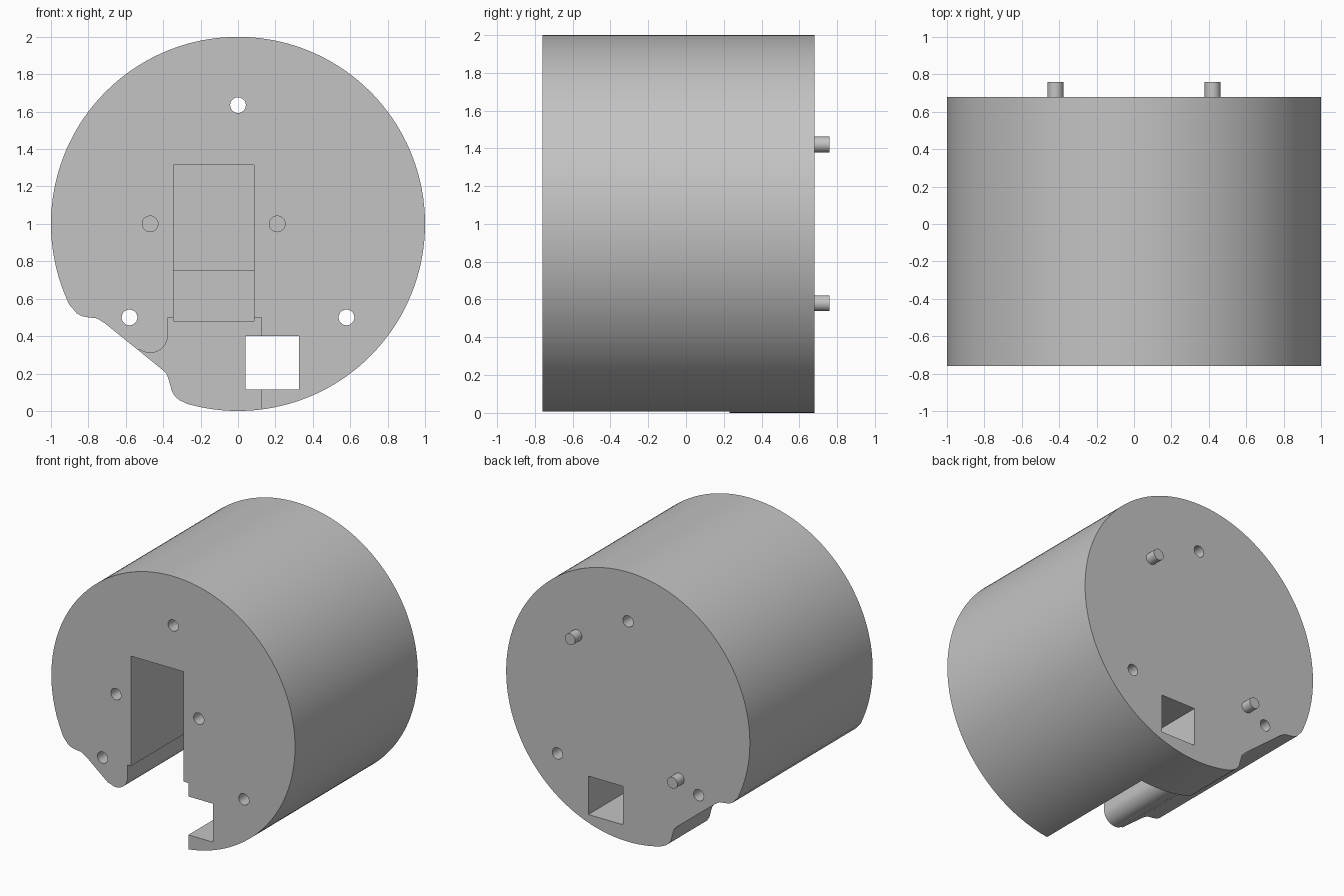
import bpy, bmesh
from math import sin, cos, radians

if "Cube" in bpy.data.objects:
    bpy.data.objects.remove(bpy.data.objects["Cube"], do_unlink=True)

grey = bpy.data.materials.new("plain grey")
grey.use_nodes = True
grey.diffuse_color = (0.55, 0.55, 0.55, 1)
grey.node_tree.nodes["Principled BSDF"].inputs["Base Color"].default_value = (0.55, 0.55, 0.55, 1)

FRONT, STEP, BACK, TIP = -0.76, 0.23, 0.68, 0.76


def arc(cx, cz, r, a0, a1, n):
    """Points of an arc in the x-z plane, angles in degrees."""
    steps = [radians(a0 + (a1 - a0) * i / n) for i in range(n + 1)]
    return [(cx + r * cos(a), cz + r * sin(a)) for a in steps]


def rect(x0, x1, z0, z1):
    return [(x0, z0), (x1, z0), (x1, z1), (x0, z1)]


def circle(x, z, r=0.042):
    return arc(x, z, r, 0, 360, 32)[:-1]


def prism(name, outline, y0, y1):
    """Extrude an x-z outline along y."""
    bm = bmesh.new()
    face = bm.faces.new([bm.verts.new((x, y0, z)) for x, z in outline])
    ext = bmesh.ops.extrude_face_region(bm, geom=[face])
    moved = [v for v in ext["geom"] if isinstance(v, bmesh.types.BMVert)]
    bmesh.ops.translate(bm, verts=moved, vec=(0, y1 - y0, 0))
    bmesh.ops.recalc_face_normals(bm, faces=bm.faces)
    mesh = bpy.data.meshes.new(name)
    bm.to_mesh(mesh)
    bm.free()
    mesh.materials.append(grey)
    ob = bpy.data.objects.new(name, mesh)
    bpy.context.collection.objects.link(ob)
    return ob


def activate(ob):
    bpy.ops.object.select_all(action="DESELECT")
    ob.select_set(True)
    bpy.context.view_layer.objects.active = ob


def cut(ob, outline, y0, y1):
    cutter = prism("cutter", outline, y0, y1)
    cutter.hide_render = True
    activate(ob)
    mod = ob.modifiers.new("cut", "BOOLEAN")
    mod.operation = "DIFFERENCE"
    mod.solver = "EXACT"
    mod.object = cutter
    bpy.ops.object.modifier_apply(modifier=mod.name)
    bpy.data.objects.remove(cutter, do_unlink=True)


# Drum body with a rounded notch at the lower side
notch = [(-0.861, 0.521), (-0.835, 0.507), (-0.80, 0.50), (-0.754, 0.495), (-0.711, 0.468),
         (-0.40, 0.217), (-0.38, 0.195), (-0.369, 0.163), (-0.353, 0.104),
         (-0.335, 0.076), (-0.31, 0.056)]
body = prism("drum_body", arc(0, 1, 1, -105.6, 205.6, 140) + notch, FRONT, BACK)

# Open slot through the bottom, with a rounded rail on one side
rail = arc(-0.47, 0.405, 0.095, 0, -128, 14)
slot = [(0.125, -0.2), (0.125, 0.5), (-0.375, 0.5)] + rail + [(-0.86, -0.1), (-0.86, -0.2)]
cut(body, slot, FRONT - 0.1, STEP)

# Stepped motor pocket
cut(body, rect(-0.345, 0.085, 0.48, 1.315), FRONT - 0.1, STEP - 0.002)
cut(body, rect(-0.345, 0.085, 0.48, 0.75), FRONT - 0.1, 0.45)

# Square cable passage and screw holes
cut(body, rect(0.04, 0.325, 0.115, 0.40), FRONT - 0.1, BACK + 0.1)
for x, z in [(0, 1.635), (-0.58, 0.5), (0.58, 0.5)]:
    cut(body, circle(x, z), FRONT - 0.1, BACK + 0.1)
for x in (-0.47, 0.21):
    cut(body, circle(x, 1.0), FRONT - 0.1, FRONT + 0.4)

# Locating pins on the back
pins = [prism(name, circle(s * 0.42, 1 + s * 0.42), BACK - 0.01, TIP)
        for name, s in (("upper_pin", 1), ("lower_pin", -1))]

for ob in [body] + pins:
    activate(ob)
    bpy.ops.object.shade_smooth_by_angle(angle=radians(30))
